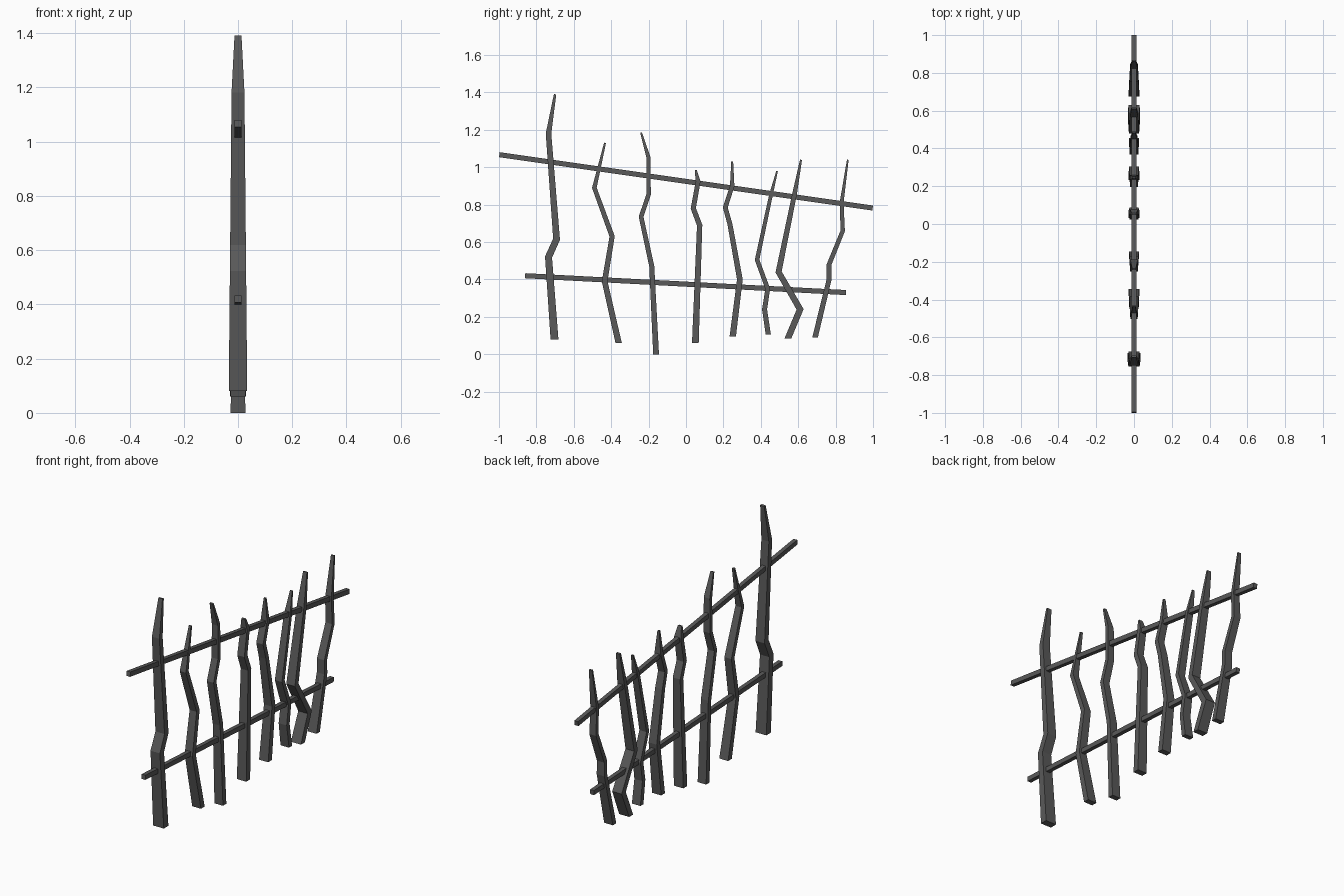
import bpy, bmesh
from mathutils import Vector

if "Cube" in bpy.data.objects:
    bpy.data.objects.remove(bpy.data.objects["Cube"])

charcoal = bpy.data.materials.new("charcoal")
charcoal.diffuse_color = (0.1, 0.1, 0.1, 1)
charcoal.use_nodes = True
charcoal.node_tree.nodes["Principled BSDF"].inputs["Base Color"].default_value = charcoal.diffuse_color


def sweep(name, path, widths, depths, flat_base=False):
    """Four-sided bar along a (y, z) path, mitred at every bend."""
    pts = [Vector(p) for p in path]
    n = len(pts)
    bm = bmesh.new()
    rings = []
    for i, p in enumerate(pts):
        a = (p - pts[i - 1]).normalized() if i else None
        b = (pts[i + 1] - p).normalized() if i < n - 1 else None
        t = (a + b).normalized() if a and b else (a or b)
        side = Vector((t.y, -t.x))
        w = widths[i] / 2
        if a and b:
            w /= max(t.dot(a), 0.7)
        if flat_base and i == 0:
            side = Vector((1, 0))
        d = depths[i] / 2
        rings.append([bm.verts.new((sx * d, p.x + sy * w * side.x, p.y + sy * w * side.y))
                      for sx, sy in ((-1, -1), (1, -1), (1, 1), (-1, 1))])
    for r, s in zip(rings, rings[1:]):
        for k in range(4):
            bm.faces.new((r[k], r[(k + 1) % 4], s[(k + 1) % 4], s[k]))
    bm.faces.new(rings[0][::-1])
    bm.faces.new(rings[-1])
    bmesh.ops.recalc_face_normals(bm, faces=bm.faces)
    me = bpy.data.meshes.new(name)
    bm.to_mesh(me)
    bm.free()
    me.materials.append(charcoal)
    ob = bpy.data.objects.new(name, me)
    bpy.context.collection.objects.link(ob)


def picket(name, width, depth, tip, path):
    """Crooked picket, narrowing gently and then sharply at the tip."""
    z0, z1 = path[0][1], path[-2][1]
    k = [1 - 0.3 * (z - z0) / (z1 - z0) for _, z in path]
    sweep(name, path, [width * v for v in k[:-1]] + [width * 0.3],
          [depth * v for v in k[:-1]] + [depth * tip], True)


# Crooked pickets: base width, base depth, tip depth ratio, centre line
pickets = [
    (.042, .068, .38, [(-.703, .08), (-.735, .52), (-.692, .615), (-.735, 1.18), (-.70, 1.39)]),
    (.034, .056, .25, [(-.36, .06), (-.435, .39), (-.395, .63), (-.49, .89), (-.433, 1.13)]),
    (.031, .054, .36, [(-.16, 0), (-.183, .47), (-.24, .735), (-.20, .855), (-.20, 1.05), (-.24, 1.185)]),
    (.036, .06, .38, [(.05, .06), (.073, .69), (.039, .78), (.065, .925), (.052, .985)]),
    (.034, .058, .2, [(.25, .095), (.288, .40), (.235, .695), (.21, .785), (.247, .90), (.247, 1.03)]),
    (.028, .054, .25, [(.44, .105), (.42, .24), (.437, .35), (.38, .505), (.455, .855), (.487, .98)]),
    (.036, .064, .38, [(.545, .085), (.61, .24), (.495, .44), (.58, .855), (.615, 1.04)]),
    (.03, .056, .36, [(.69, .09), (.765, .40), (.765, .48), (.838, .66), (.832, .81), (.865, 1.04)]),
]
for i, (w, d, tip, path) in enumerate(pickets):
    picket(f"picket_{i + 1}", w, d, tip, path)

# Sloping rails through the pickets
sweep("upper_rail", [(-.998, 1.067), (.998, .782)], [.027] * 2, [.024] * 2)
sweep("lower_rail", [(-.86, .42), (.855, .33)], [.027] * 2, [.024] * 2)
